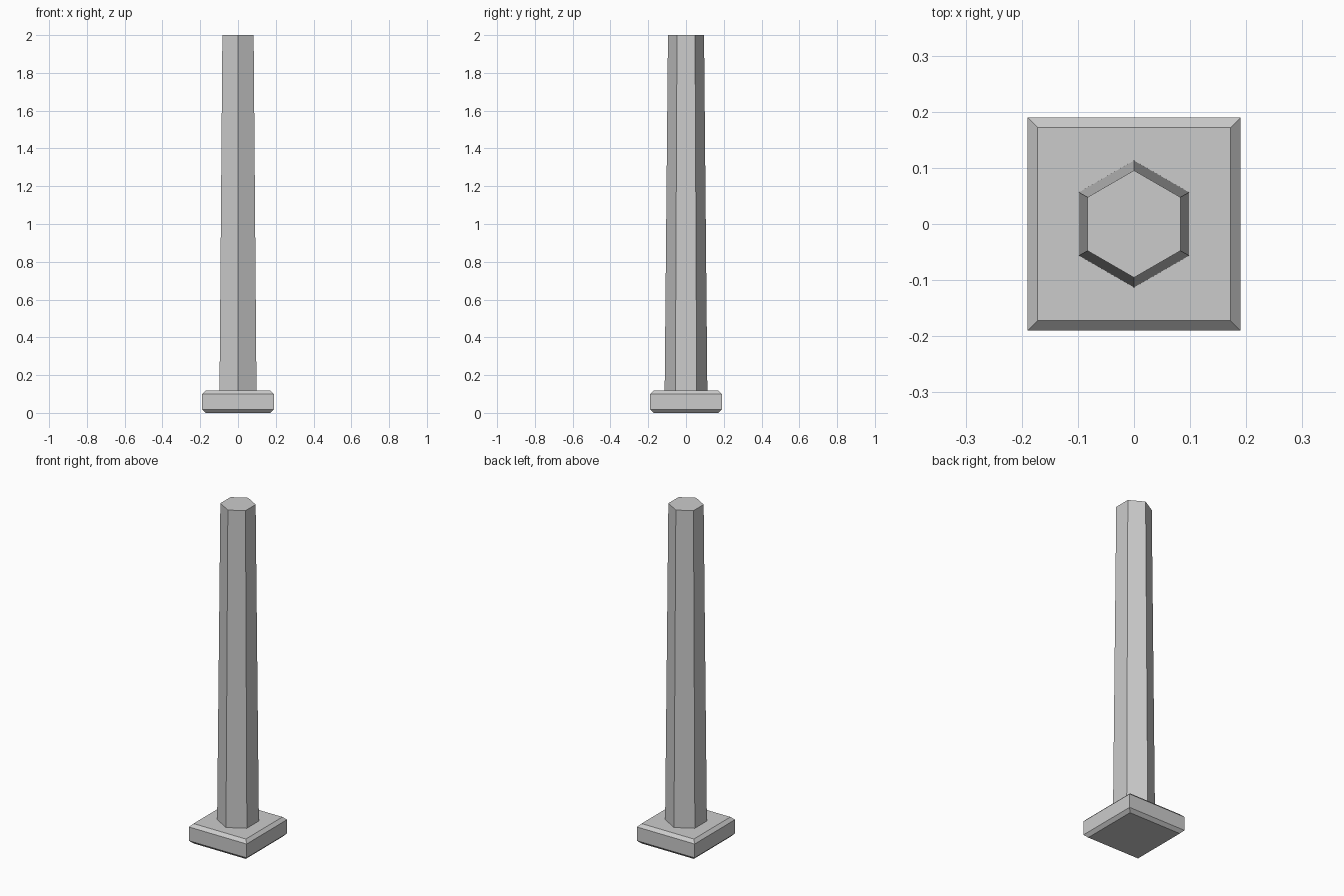
import bpy, bmesh
from math import radians
from mathutils import Matrix

if "Cube" in bpy.data.objects:
    bpy.data.objects.remove(bpy.data.objects["Cube"])


def add_object(name, bm):
    bmesh.ops.recalc_face_normals(bm, faces=bm.faces)
    mesh = bpy.data.meshes.new(name)
    bm.to_mesh(mesh)
    bm.free()
    obj = bpy.data.objects.new(name, mesh)
    bpy.context.collection.objects.link(obj)
    return obj


BASE_SIDE, BASE_H, CHAMFER = 0.38, 0.118, 0.018
TOTAL_H = 2.0

# square base plate, chamfered along its top and bottom rims only
bm = bmesh.new()
bmesh.ops.create_cube(bm, size=1)
bmesh.ops.scale(bm, vec=(BASE_SIDE, BASE_SIDE, BASE_H), verts=bm.verts)
bmesh.ops.translate(bm, vec=(0, 0, BASE_H / 2), verts=bm.verts)
rims = [e for e in bm.edges if abs(e.verts[0].co.z - e.verts[1].co.z) < 1e-4]
bmesh.ops.bevel(bm, geom=rims, offset=CHAMFER, offset_type='OFFSET',
                segments=1, profile=0.5, affect='EDGES')
add_object("base_plate", bm)

# tapered hexagonal shaft with corners pointing front and back
bm = bmesh.new()
shaft_h = TOTAL_H - BASE_H
bmesh.ops.create_cone(bm, cap_ends=True, segments=6, radius1=0.113,
                      radius2=0.0955, depth=shaft_h)
corner = max(bm.verts, key=lambda v: v.co.y)
if abs(corner.co.x) > 1e-3:
    bmesh.ops.rotate(bm, cent=(0, 0, 0), verts=bm.verts,
                     matrix=Matrix.Rotation(radians(30), 3, 'Z'))
bmesh.ops.translate(bm, vec=(0, 0, BASE_H + shaft_h / 2), verts=bm.verts)
add_object("hexagonal_shaft", bm)
